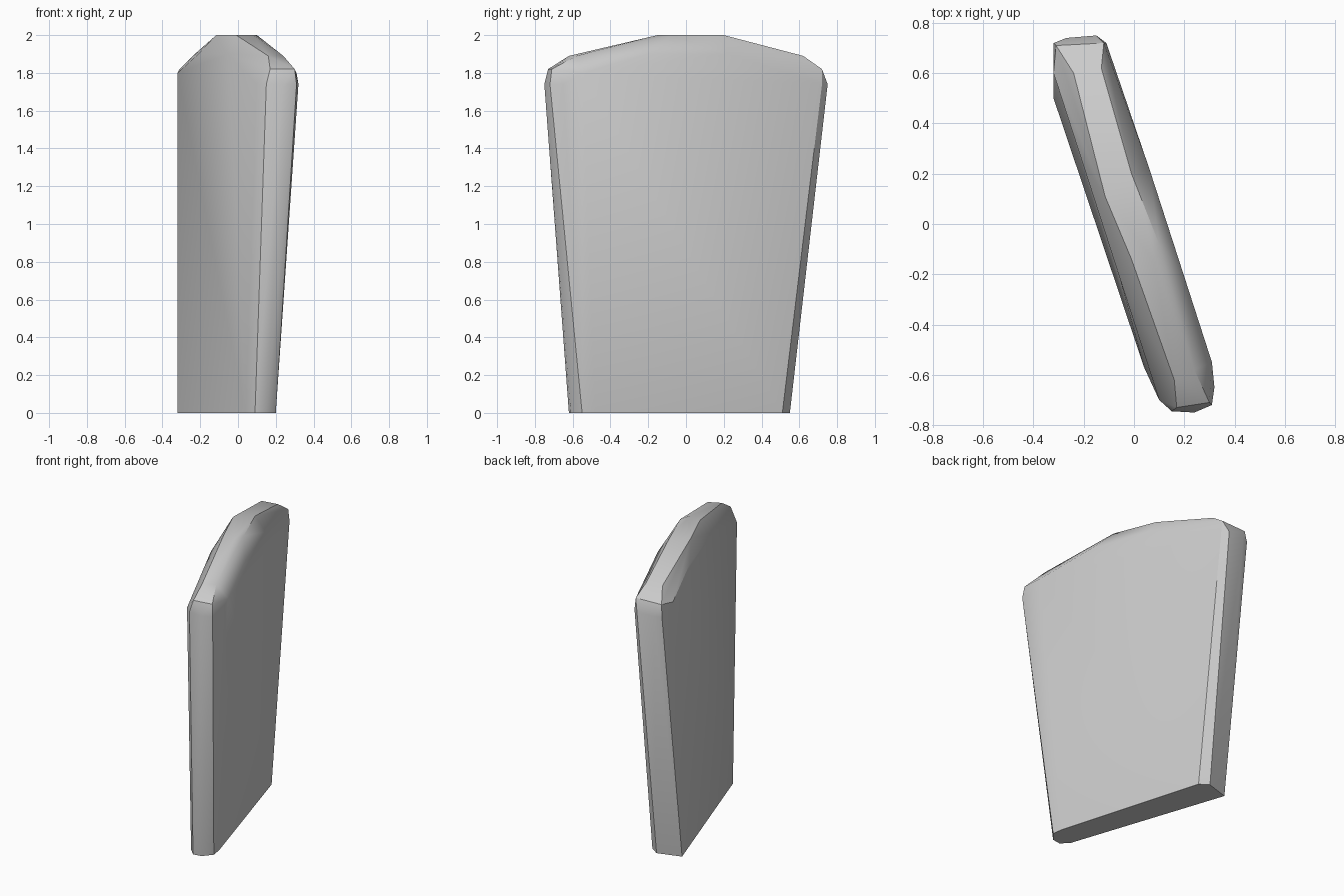
import bpy
import bmesh
from math import radians

cube = bpy.data.objects.get("Cube")
if cube:
    bpy.data.objects.remove(cube, do_unlink=True)

# One plain stone colour
stone = bpy.data.materials.new("stone_grey")
stone.use_nodes = True
colour = (0.6, 0.6, 0.6, 1)
stone.diffuse_color = colour
stone.node_tree.nodes["Principled BSDF"].inputs["Base Color"].default_value = colour


def level(plan, z):
    """Lift a plan outline to one height."""
    return [(x, y, z) for x, y in plan]


# Narrow foot outline, standing on the ground
foot = level([(-.32, .5), (-.16, .55), (-.10, .51), (.19, -.48),
              (.2, -.55), (.15, -.61), (.09, -.62), (.04, -.57)], 0)

# Wider rounded ends just below the shoulders
ends = level([(-.32, .72), (-.27, .74), (-.15, .75), (-.11, .72), (.32, -.65),
              (.31, -.72), (.24, -.75), (.15, -.745), (.1, -.7)], 1.74)

# Arched upper edge of both broad faces
shoulder = (level([(-.32, .6), (-.11, .7), (.31, -.55)], 1.8)
            + level([(-.21, .26), (-.055, -.22), (.061, .22), (.197, -.2)], 1.9))

# Chamfered crown: end rims, sloping ridge and flat peak
rim = level([(-.31, .71), (-.12, .72), (.17, -.73), (.3, -.71)], 1.82)
ridge = level([(-.24, .6), (-.13, .62), (.16, -.62), (.24, -.58)], 1.89)
peak = level([(-.115, .11), (-.01, .2), (.1, -.08), (.08, -.15), (-.01, -.14)], 2)

# Wrap all levels in one convex slab
bm = bmesh.new()
for point in foot + ends + shoulder + rim + ridge + peak:
    bm.verts.new(point)
hull = bmesh.ops.convex_hull(bm, input=bm.verts[:])
unused = {g for g in hull["geom_interior"] + hull["geom_unused"]
          if isinstance(g, bmesh.types.BMVert)}
bmesh.ops.delete(bm, geom=list(unused), context="VERTS")
bmesh.ops.dissolve_limit(bm, angle_limit=radians(1), verts=bm.verts[:], edges=bm.edges[:])
bmesh.ops.recalc_face_normals(bm, faces=bm.faces[:])

mesh = bpy.data.meshes.new("stone_slab")
bm.to_mesh(mesh)
bm.free()
mesh.materials.append(stone)
slab = bpy.data.objects.new("stone_slab", mesh)
bpy.context.collection.objects.link(slab)

# Soft facets with crisp edges
bpy.ops.object.select_all(action="DESELECT")
slab.select_set(True)
bpy.context.view_layer.objects.active = slab
bpy.ops.object.shade_smooth_by_angle(angle=radians(30))
